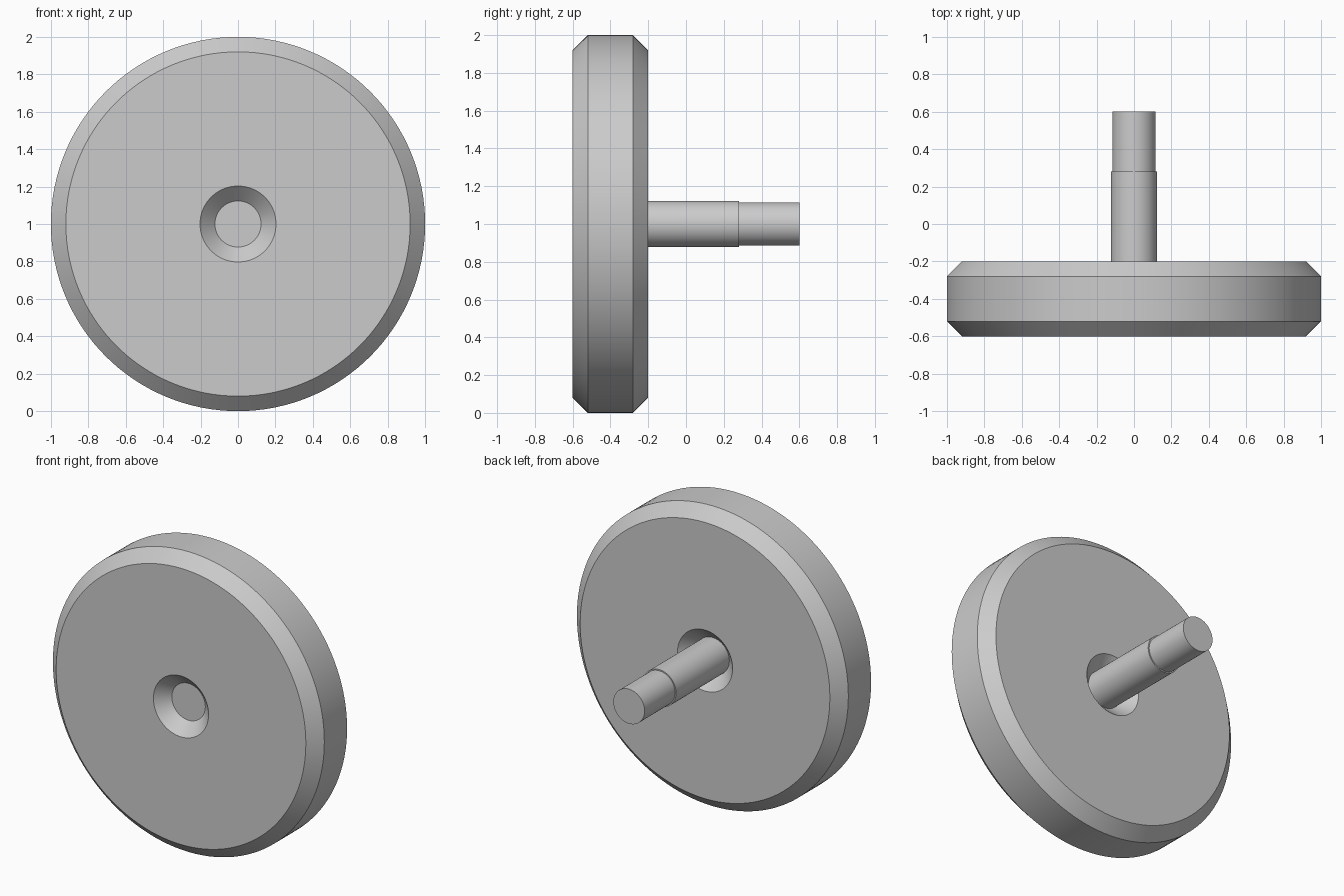
import bpy, bmesh, math

SEGMENTS = 128
CENTRE_Z = 1.0

cube = bpy.data.objects.get("Cube")
if cube:
    bpy.data.objects.remove(cube, do_unlink=True)

# Single plain grey
grey = bpy.data.materials.new("plain grey")
grey.use_nodes = True
colour = (0.6, 0.6, 0.6, 1)
grey.diffuse_color = colour
grey.node_tree.nodes["Principled BSDF"].inputs["Base Color"].default_value = colour


def lathe(name, profile, closed):
    """Turn (radius, y) points about the y axis; open profiles get end caps."""
    bm = bmesh.new()
    verts = [bm.verts.new((r, y, 0)) for r, y in profile]
    edges = [bm.edges.new(pair) for pair in zip(verts, verts[1:])]
    if closed:
        edges.append(bm.edges.new((verts[-1], verts[0])))
    bmesh.ops.spin(bm, geom=verts + edges, cent=(0, 0, 0), axis=(0, 1, 0),
                   angle=math.tau, steps=SEGMENTS)
    bmesh.ops.remove_doubles(bm, verts=bm.verts, dist=1e-5)
    if not closed:
        bmesh.ops.holes_fill(bm, edges=[e for e in bm.edges if e.is_boundary], sides=0)
    bmesh.ops.recalc_face_normals(bm, faces=bm.faces)
    mesh = bpy.data.meshes.new(name)
    bm.to_mesh(mesh)
    bm.free()
    mesh.materials.append(grey)
    obj = bpy.data.objects.new(name, mesh)
    obj.location.z = CENTRE_Z
    bpy.context.collection.objects.link(obj)
    bpy.ops.object.select_all(action="DESELECT")
    obj.select_set(True)
    bpy.context.view_layer.objects.active = obj
    bpy.ops.object.shade_smooth_by_angle(angle=math.radians(25))
    return obj


# Wheel with chamfered rims and a countersunk bore on both sides
front, back, bevel = -0.6, -0.2, 0.08
bore, sink, rim = 0.123, 0.203, 1.0
half = [(bore, front + bevel), (sink, front), (rim - bevel, front), (rim, front + bevel)]
mirrored = [(r, front + back - y) for r, y in reversed(half)]
lathe("wheel", half + mirrored, closed=True)

# Stepped shaft, seated in the bore and reaching out behind
tip, step_y, end_y = 0.115, 0.28, 0.6
lathe("shaft", [(bore, front + bevel), (bore, step_y), (tip, step_y), (tip, end_y)],
      closed=False)
